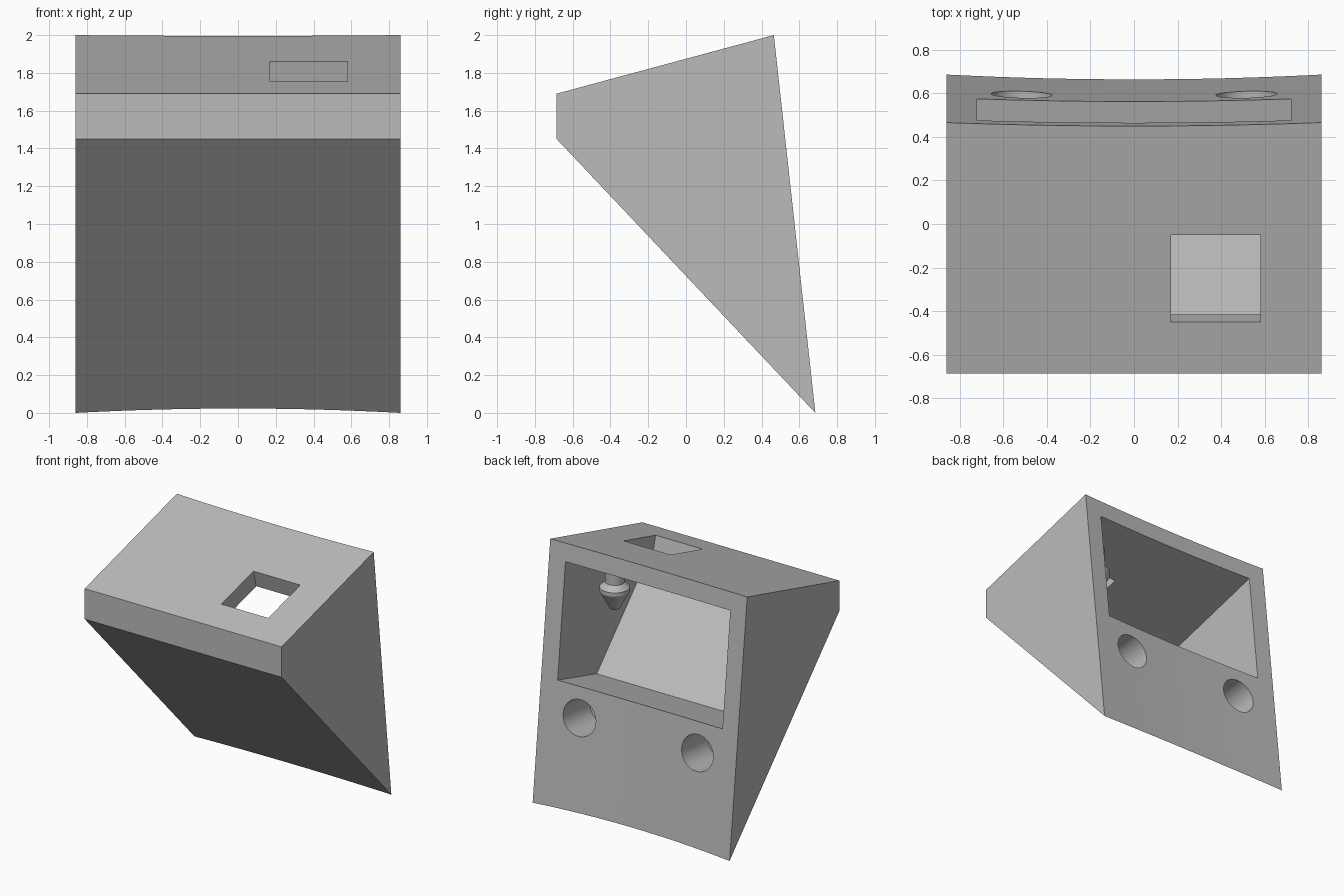
import bpy
import bmesh
import math
from mathutils import Matrix, Vector

cube = bpy.data.objects.get("Cube")
if cube:
    bpy.data.objects.remove(cube, do_unlink=True)

HALF = 0.86            # half width of the housing
SLICES = 16            # steps along the curved back
TOP_SLOPE = 0.268      # rise of the lid towards the back
UNDER_SLOPE = -1.055   # fall of the underside towards the back

grey = bpy.data.materials.new("light grey")
grey.use_nodes = True
colour = (0.5, 0.5, 0.5, 1)
grey.diffuse_color = colour
grey.node_tree.nodes["Principled BSDF"].inputs["Base Color"].default_value = colour


def finish(name, bm):
    bmesh.ops.recalc_face_normals(bm, faces=bm.faces)
    mesh = bpy.data.meshes.new(name)
    bm.to_mesh(mesh)
    bm.free()
    mesh.materials.append(grey)
    obj = bpy.data.objects.new(name, mesh)
    bpy.context.collection.objects.link(obj)
    return obj


def loft(name, sections):
    """Skin matching closed sections and cap both ends."""
    bm = bmesh.new()
    rings = [[bm.verts.new(p) for p in s] for s in sections]
    for a, b in zip(rings, rings[1:]):
        for i in range(len(a)):
            j = (i + 1) % len(a)
            bm.faces.new((a[i], a[j], b[j], b[i]))
    bm.faces.new(rings[0])
    bm.faces.new(rings[-1])
    return finish(name, bm)


def cut(target, cutter):
    mod = target.modifiers.new("cut", "BOOLEAN")
    mod.operation = "DIFFERENCE"
    mod.solver = "EXACT"
    mod.object = cutter
    bpy.context.view_layer.update()
    graph = bpy.context.evaluated_depsgraph_get()
    mesh = bpy.data.meshes.new_from_object(target.evaluated_get(graph))
    target.modifiers.clear()
    target.data = mesh
    bpy.data.objects.remove(cutter, do_unlink=True)


# Wedge housing with a shallow concave back
def section(x):
    dip = 1 - (x / HALF) ** 2
    top, low = 0.016 * dip, 0.022 * dip
    return [(x, -0.685, 1.69), (x, 0.465 - top, 2 - top * TOP_SLOPE),
            (x, 0.685 - low, -low * UNDER_SLOPE), (x, -0.685, 1.45)]


housing = loft("housing", [section(HALF * (2 * i / SLICES - 1)) for i in range(SLICES + 1)])

# Rear chamber: ceiling and floor follow the lid, slanted wall follows the underside
chamber = [(-0.55, 1.585), (0.85, 1.585 + 1.4 * TOP_SLOPE), (0.85, 1.04),
           (0.085, 0.826), (-0.55, 1.495)]
cut(housing, loft("chamber_cutter", [[(x, y, z) for y, z in chamber] for x in (-0.72, 0.72)]))

# Square opening through the lid
tilt = Matrix.Rotation(math.atan(TOP_SLOPE), 4, "X")
bm = bmesh.new()
bmesh.ops.create_cube(bm, size=1, matrix=Matrix.Translation((0.375, -0.25, 1.807))
                      @ tilt @ Matrix.Diagonal((0.41, 0.414, 0.4, 1)))
cut(housing, finish("lid_cutter", bm))

# Two blind mounting holes square to the back
axis = Vector((0, 1, 0.11)).normalized()
for x in (-0.515, 0.515):
    bm = bmesh.new()
    place = Matrix.Translation(Vector((x, 0.59, 0.725)) - axis * 0.08)
    bmesh.ops.create_cone(bm, cap_ends=True, segments=48, radius1=0.14, radius2=0.14, depth=0.5,
                          matrix=place @ axis.to_track_quat("Z", "Y").to_matrix().to_4x4())
    cut(housing, finish("hole_cutter", bm))

# Arrow-headed peg hanging from the chamber ceiling
profile = [(0.07, 1.8), (0.07, 1.64), (0.11, 1.6), (0.11, 1.57), (0.035, 1.43)]
peg = loft("ceiling_peg", [[(0.51 + r * math.cos(k * math.tau / 32),
                             0.16 + r * math.sin(k * math.tau / 32), z) for k in range(32)]
                           for r, z in profile])

# Smooth the round parts while keeping edges crisp
for obj in (housing, peg):
    bpy.ops.object.select_all(action="DESELECT")
    obj.select_set(True)
    bpy.context.view_layer.objects.active = obj
    bpy.ops.object.shade_smooth_by_angle(angle=math.radians(25))
